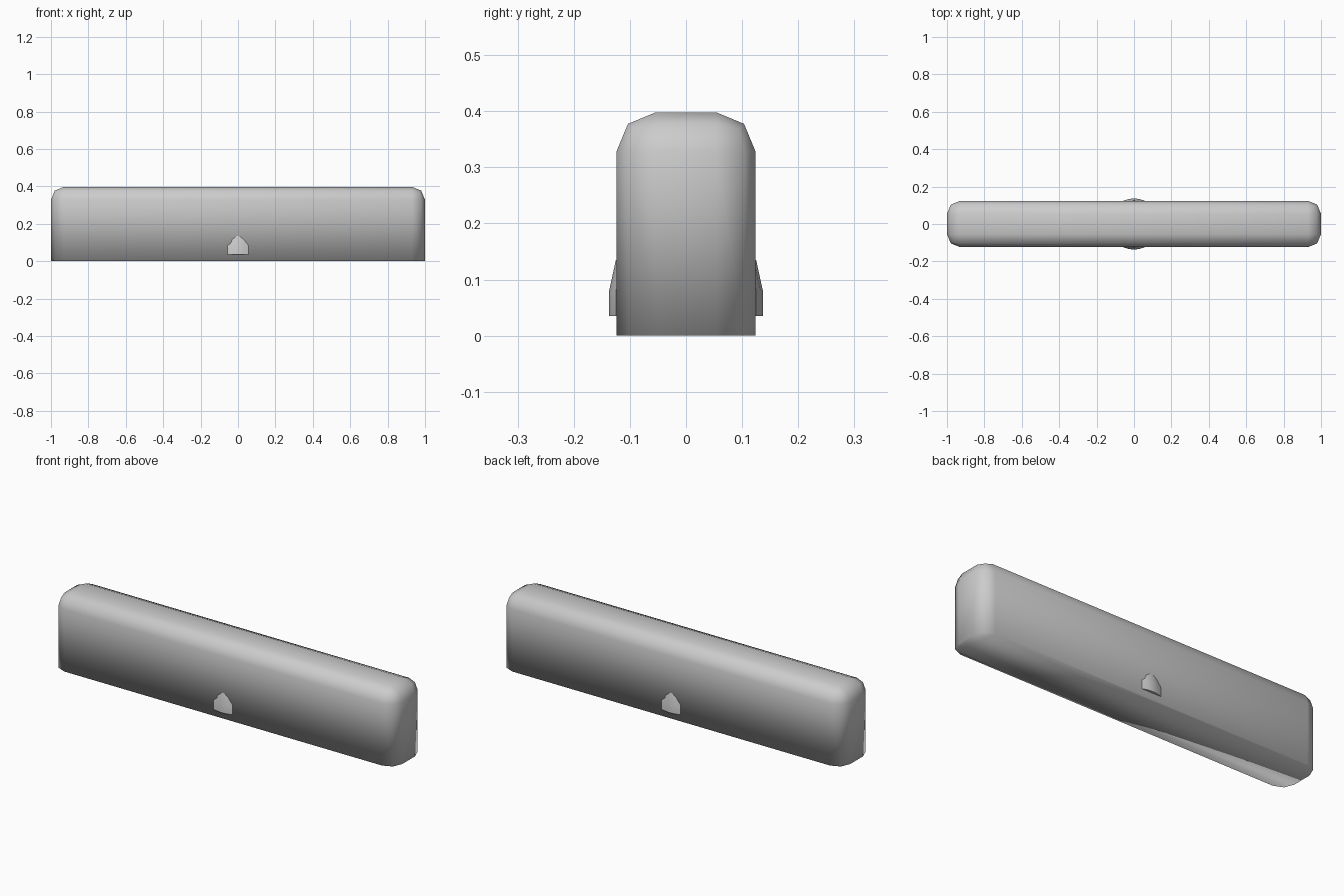
import bpy, bmesh

if "Cube" in bpy.data.objects:
    bpy.data.objects.remove(bpy.data.objects["Cube"])


def finish(bm, name):
    bmesh.ops.recalc_face_normals(bm, faces=bm.faces)
    for f in bm.faces:
        f.smooth = True
    mesh = bpy.data.meshes.new(name)
    bm.to_mesh(mesh)
    bm.free()
    obj = bpy.data.objects.new(name, mesh)
    bpy.context.collection.objects.link(obj)
    return obj


# Long body: box with two-step bevels on every edge except the bottom ones
bm = bmesh.new()
bmesh.ops.create_cube(bm, size=1)
for v in bm.verts:
    v.co.x *= 2.0
    v.co.y *= 0.248
    v.co.z = (v.co.z + 0.5) * 0.398
edges = [e for e in bm.edges if any(v.co.z > 0.1 for v in e.verts)]
bmesh.ops.bevel(bm, geom=edges, offset=0.07, offset_type='OFFSET',
                segments=2, profile=0.5, affect='EDGES')
finish(bm, "body")

# Small ridged tab passing through the body, showing on front and back
half = [(-0.056, 0.125), (-0.03, 0.133), (0, 0.137), (0.03, 0.133), (0.056, 0.125)]
bm = bmesh.new()
rings = []
for z, drop in ((0.035, (0, 0, 0, 0, 0)),
                (0.08, (0, 0, 0, 0, 0)),
                (0.135, (0.02, 0.013, 0.012, 0.013, 0.02))):
    pts = [(x, y - d) for (x, y), d in zip(half, drop)]
    pts += [(-x, -y) for x, y in pts]
    rings.append([bm.verts.new((x, y, z)) for x, y in pts])
for a, b in zip(rings, rings[1:]):
    n = len(a)
    for i in range(n):
        j = (i + 1) % n
        bm.faces.new((a[i], a[j], b[j], b[i]))
bm.faces.new(rings[0])
bm.faces.new(rings[-1])
tab = finish(bm, "side_tabs")
bpy.context.view_layer.objects.active = tab
tab.select_set(True)
bpy.ops.object.shade_smooth_by_angle()
